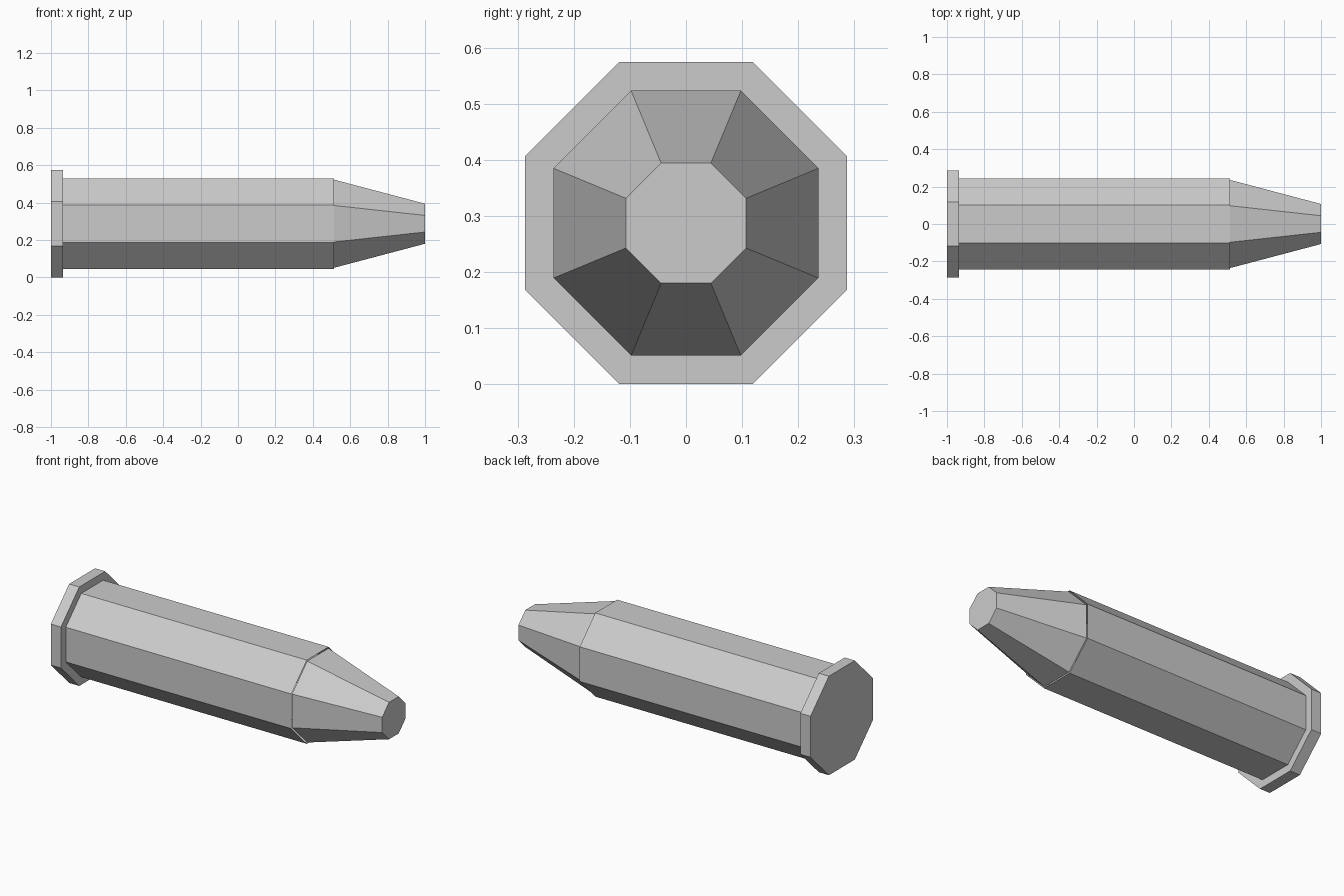
import bpy, bmesh, math

if "Cube" in bpy.data.objects:
    bpy.data.objects.remove(bpy.data.objects["Cube"])

CENTRE_Z = 0.287
SIDES = 8

metal = bpy.data.materials.new("light_grey")
metal.diffuse_color = (0.6, 0.6, 0.6, 1)
metal.use_nodes = True
metal.node_tree.nodes["Principled BSDF"].inputs["Base Color"].default_value = metal.diffuse_color


def octagon_part(name, x0, r0, x1, r1, cap_start=True, cap_end=True):
    """Eight-sided section along x; r0 and r1 are centre-to-flat distances."""
    bm = bmesh.new()
    rings = []
    for x, flat in ((x0, r0), (x1, r1)):
        radius = flat / math.cos(math.pi / SIDES)
        ring = []
        for i in range(SIDES):
            a = (i + 0.5) * 2 * math.pi / SIDES
            ring.append(bm.verts.new((x, radius * math.cos(a),
                                      CENTRE_Z + radius * math.sin(a))))
        rings.append(ring)
    start, end = rings
    for i in range(SIDES):
        j = (i + 1) % SIDES
        bm.faces.new((start[i], start[j], end[j], end[i]))
    if cap_start:
        bm.faces.new(start[::-1])
    if cap_end:
        bm.faces.new(end)
    bm.normal_update()
    # Make the side faces point away from the axis
    for f in bm.faces:
        c = f.calc_center_median()
        mid = ((x0 + x1) / 2, 0, CENTRE_Z)
        if sum(f.normal[k] * (c[k] - mid[k]) for k in range(3)) < 0:
            f.normal_flip()
    mesh = bpy.data.meshes.new(name)
    bm.to_mesh(mesh)
    bm.free()
    mesh.materials.append(metal)
    obj = bpy.data.objects.new(name, mesh)
    bpy.context.collection.objects.link(obj)
    return obj


# Wide rim at the back end
octagon_part("base_rim", -1.0, 0.287, -0.935, 0.287)
# Straight casing, open at its mouth
octagon_part("casing", -0.935, 0.2425, 0.512, 0.2425, cap_start=False, cap_end=False)
# Tapered blunt tip, slightly narrower than the casing mouth
octagon_part("tip", 0.512, 0.236, 1.0, 0.107)
